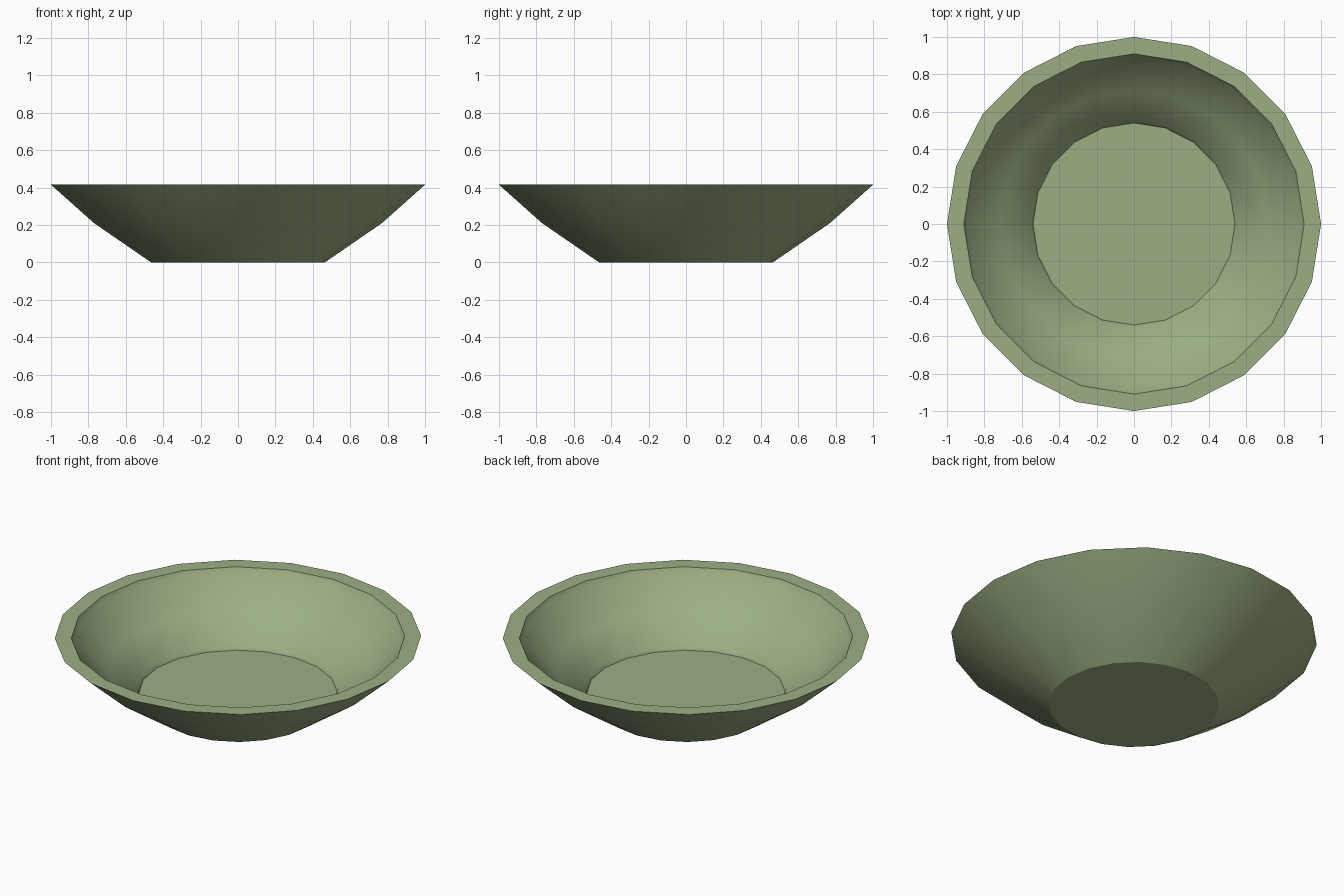
import bpy, bmesh, math

if "Cube" in bpy.data.objects:
    bpy.data.objects.remove(bpy.data.objects["Cube"])

SIDES = 20

# Half section: outer wall, flat rim, inner wall with small steps, inner floor
profile = [(0.465, 0.0), (0.77, 0.21), (1.0, 0.415), (0.91, 0.415),
           (0.898, 0.39), (0.715, 0.23), (0.55, 0.107), (0.54, 0.085)]

bm = bmesh.new()
rings = []
for r, z in profile:
    rings.append([bm.verts.new((r * math.cos(2 * math.pi * i / SIDES),
                                r * math.sin(2 * math.pi * i / SIDES), z))
                  for i in range(SIDES)])

# Walls
for a, b in zip(rings, rings[1:]):
    for i in range(SIDES):
        j = (i + 1) % SIDES
        bm.faces.new((a[i], a[j], b[j], b[i]))

# Base and inner floor
bm.faces.new(rings[0][::-1])
bm.faces.new(rings[-1])
bmesh.ops.recalc_face_normals(bm, faces=bm.faces)

mesh = bpy.data.meshes.new("bowl")
bm.to_mesh(mesh)
bm.free()
bowl = bpy.data.objects.new("bowl", mesh)
bpy.context.collection.objects.link(bowl)

# Green glaze
mat = bpy.data.materials.new("green_glaze")
mat.diffuse_color = (0.33, 0.43, 0.23, 1)
mat.use_nodes = True
mat.node_tree.nodes["Principled BSDF"].inputs["Base Color"].default_value = mat.diffuse_color
mesh.materials.append(mat)

# Smooth walls with crisp rim and floor edges
bpy.context.view_layer.objects.active = bowl
bowl.select_set(True)
bpy.ops.object.shade_smooth_by_angle(angle=math.radians(32))
